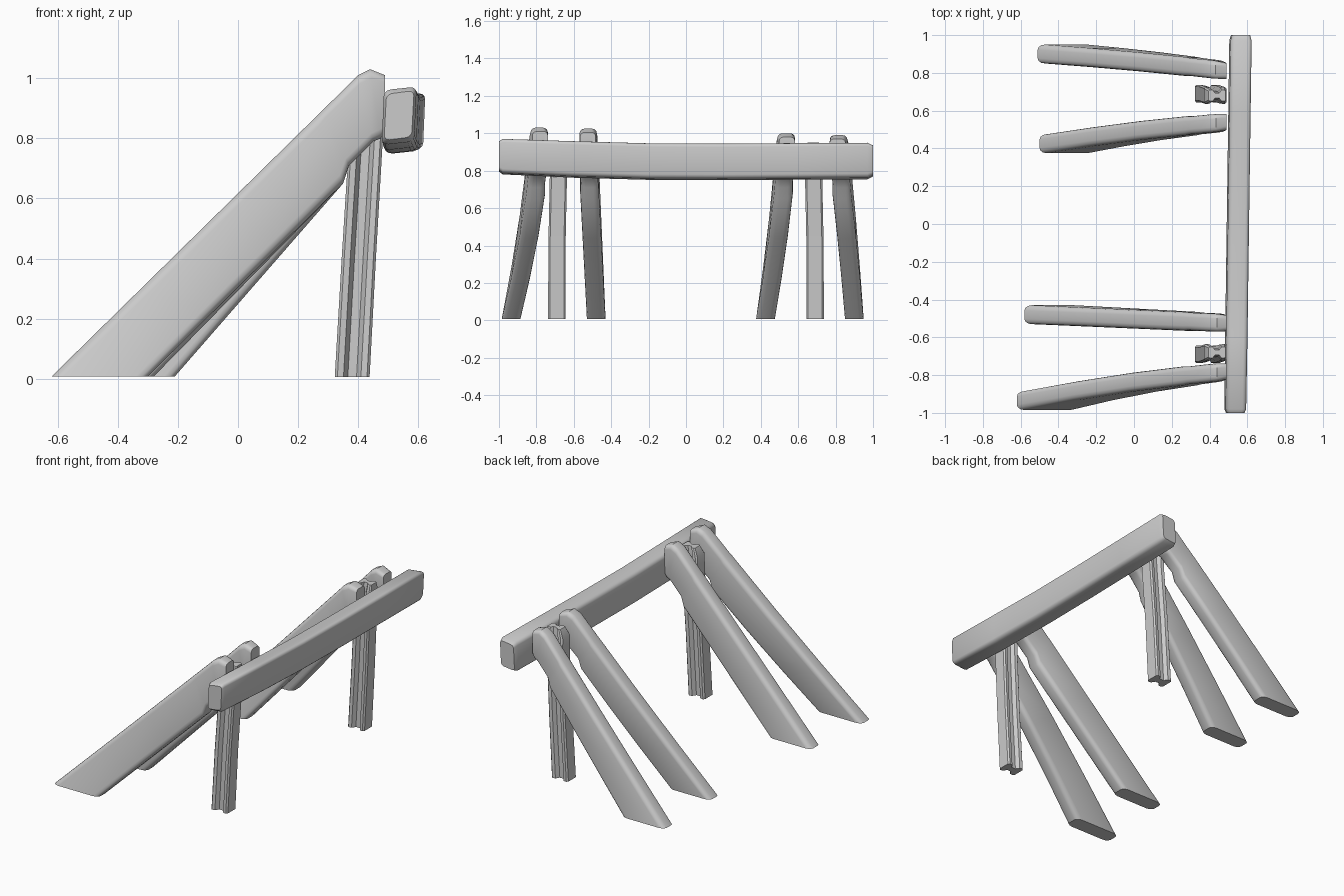
import bpy
import bmesh
import math
from mathutils import Vector

cube = bpy.data.objects.get("Cube")
if cube:
    bpy.data.objects.remove(cube, do_unlink=True)

# One plain grey for everything
grey = bpy.data.materials.new("stone grey")
grey.use_nodes = True
colour = (0.6, 0.6, 0.6, 1)
grey.diffuse_color = colour
grey.node_tree.nodes["Principled BSDF"].inputs["Base Color"].default_value = colour


def rounded_outline(ka, kb, steps=3):
    """Unit rectangle outline, corners rounded by a fraction of each half side."""
    points = []
    for i, (sa, sb) in enumerate([(1, 1), (-1, 1), (-1, -1), (1, -1)]):
        for j in range(steps + 1):
            angle = math.pi / 2 * (i + j / steps)
            points.append((sa * (1 - ka) + ka * math.cos(angle),
                           sb * (1 - kb) + kb * math.sin(angle)))
    return points


def ring(outline, centre, a, b):
    return [Vector(centre) + Vector(a) * u + Vector(b) * v for u, v in outline]


def loft(name, rings):
    """Skin a closed solid through matching rings."""
    bm = bmesh.new()
    rows = [[bm.verts.new(p) for p in r] for r in rings]
    n = len(rows[0])
    for low, high in zip(rows, rows[1:]):
        for i in range(n):
            j = (i + 1) % n
            bm.faces.new((low[i], low[j], high[j], high[i]))
    bm.faces.new(rows[0])
    bm.faces.new(rows[-1])
    bmesh.ops.recalc_face_normals(bm, faces=bm.faces)
    mesh = bpy.data.meshes.new(name)
    bm.to_mesh(mesh)
    bm.free()
    mesh.materials.append(grey)
    obj = bpy.data.objects.new(name, mesh)
    bpy.context.collection.objects.link(obj)
    bpy.ops.object.select_all(action="DESELECT")
    obj.select_set(True)
    bpy.context.view_layer.objects.active = obj
    bpy.ops.object.shade_smooth_by_angle(angle=math.radians(40))


# Slanted planks: horizontal cut at the foot, rounded head behind the beam
def plank(name, foot_x, heel_x, foot_y, head_y, top, bow):
    outline = rounded_outline(0.25, 0.55)
    head_x = 0.40 + (top - 1.03) * 0.2
    foot_up, foot_low = Vector((foot_x, 0, 0.008)), Vector((heel_x, 0, 0.008))
    head_up, step_low = Vector((head_x, 0, top - 0.02)), Vector((0.35, 0, 0.65))
    pairs = [(foot_up.lerp(head_up, t * 0.86), foot_low.lerp(step_low, t), 0.05)
             for t in (0, 0.33, 0.67, 1)]
    pairs += [(foot_up.lerp(head_up, 0.88), Vector((0.37, 0, 0.71)), 0.047),
              (head_up, Vector((0.45, 0, 0.79)), 0.048),
              (Vector((head_x + 0.04, 0, top)), Vector((0.475, 0, 0.80)), 0.047),
              (Vector((0.49, 0, top - 0.02)), Vector((0.49, 0, 0.82)), 0.042)]
    rings = []
    for up, low, half in pairs:
        centre = (up + low) / 2
        t = min(1, max(0, (up.x - foot_x) / (0.49 - foot_x)))
        centre.y = foot_y + (head_y - foot_y) * t + bow * math.sin(math.pi * t)
        rings.append(ring(outline, centre, (up - low) / 2, (0, half, 0)))
    loft(name, rings)


plank("front_outer_plank", -0.62, -0.30, -0.935, -0.78, 1.03, 0.015)
plank("front_inner_plank", -0.58, -0.28, -0.48, -0.525, 1.025, 0)
plank("rear_inner_plank", -0.50, -0.21, 0.425, 0.54, 1.0, 0.01)
plank("rear_outer_plank", -0.51, -0.21, 0.90, 0.81, 0.99, 0.005)

# Grooved posts with flanges facing along the beam's thickness
groove = [(1, 0.8), (0.85, 1), (0.5, 0.95), (0.25, 0.45), (-0.25, 0.45),
          (-0.5, 0.95), (-0.85, 1), (-1, 0.8)]
groove += [(-u, -v) for u, v in groove]
for name, y in (("front_post", -0.69), ("rear_post", 0.69)):
    rings = []
    for z, x, lean, half_x, half_y in ((0.006, 0.38, 0, 0.058, 0.047),
                                       (0.40, 0.402, 0, 0.057, 0.046),
                                       (0.78, 0.425, 0.008, 0.056, 0.046),
                                       (0.90, 0.43, 0.01, 0.06, 0.045),
                                       (0.95, 0.44, 0.01, 0.045, 0.03)):
        shift = lean if y < 0 else -lean
        rings.append(ring(groove, (x, y + shift, z), (half_x, 0, 0), (0, half_y, 0)))
    loft(name, rings)

# Long crossbeam, sagging slightly and leaning in at the top
outline = rounded_outline(0.4, 0.22)
rings = []
for y, size in ((-1, 0.82), (-0.98, 0.97), (-0.6, 1), (-0.2, 1), (0.2, 1),
                (0.6, 1), (0.97, 1), (1, 0.85)):
    x = 0.55 + 0.014 * y
    z = 0.846 + 0.03 * max(0, -y) ** 1.5 + 0.006 * max(0, y)
    rings.append(ring(outline, (x, y, z), (0.056 * size, 0, 0.006),
                      (0.004, 0, 0.094 * size)))
loft("crossbeam", rings)
